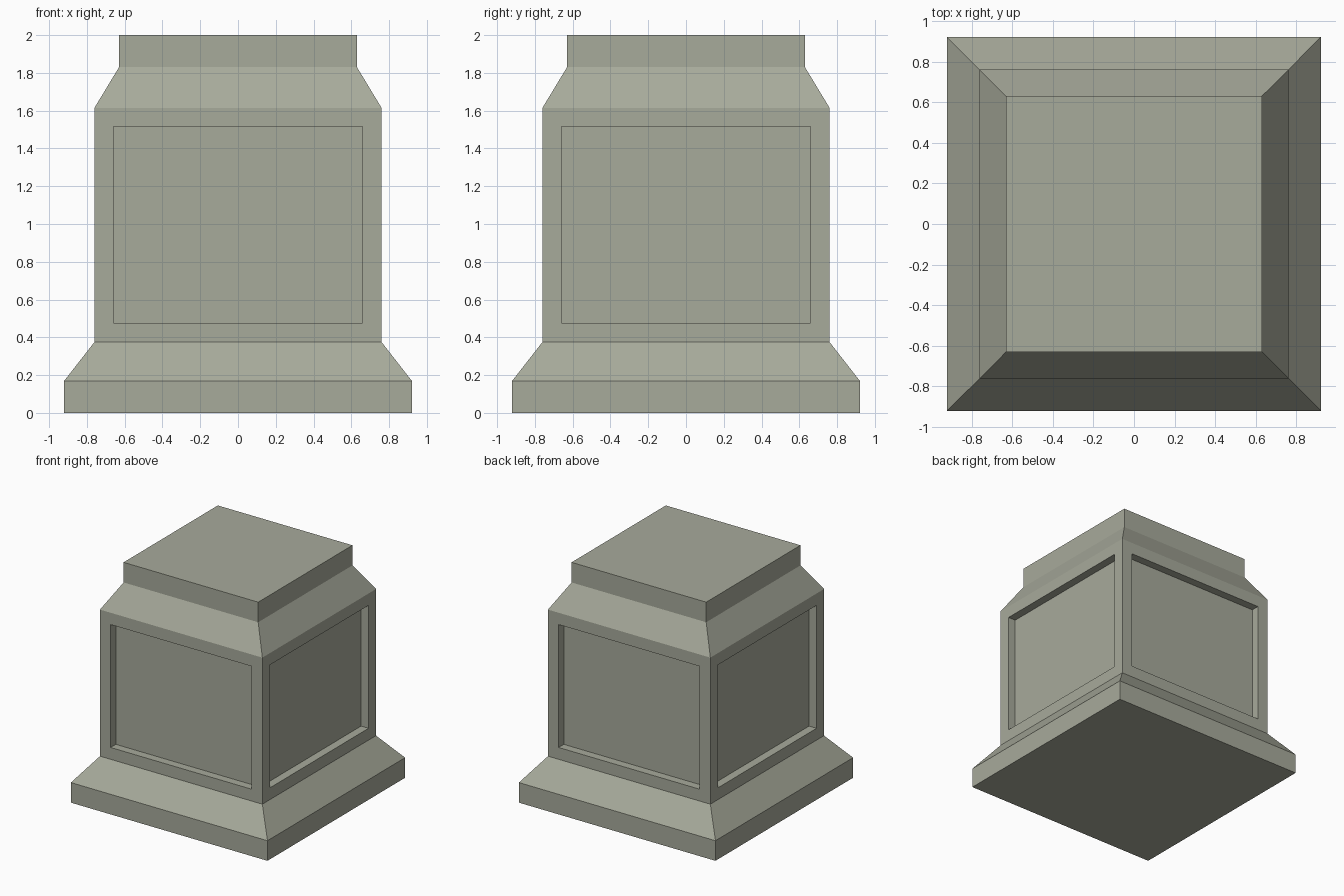
import bpy
import bmesh

cube = bpy.data.objects.get("Cube")
if cube:
    bpy.data.objects.remove(cube, do_unlink=True)

# Single stone colour
stone = bpy.data.materials.new("grey_green_stone")
stone.use_nodes = True
colour = (0.39, 0.405, 0.33, 1.0)
stone.diffuse_color = colour
stone.node_tree.nodes["Principled BSDF"].inputs["Base Color"].default_value = colour

# Half width and height of each moulding level, bottom to top
profile = [(0.92, 0), (0.92, 0.17), (0.76, 0.375),
           (0.76, 1.615), (0.63, 1.83), (0.63, 2.0)]
corners = [(-1, -1), (1, -1), (1, 1), (-1, 1)]
SHAFT = 2
MARGIN = 0.10
DEPTH = 0.07

# Loft the square rings into one closed pedestal
bm = bmesh.new()
rings = [[bm.verts.new((x * w, y * w, z)) for x, y in corners] for w, z in profile]
shaft_faces = []
for level, (low, high) in enumerate(zip(rings, rings[1:])):
    for i in range(4):
        j = (i + 1) % 4
        face = bm.faces.new((low[i], low[j], high[j], high[i]))
        if level == SHAFT:
            shaft_faces.append(face)
bm.faces.new(reversed(rings[0]))
bm.faces.new(rings[-1])
bm.normal_update()

# Sunken panel with straight walls on each side of the shaft
bmesh.ops.inset_individual(bm, faces=shaft_faces, thickness=MARGIN, use_even_offset=True)
bm.normal_update()
for panel in bmesh.ops.extrude_discrete_faces(bm, faces=shaft_faces)["faces"]:
    panel.normal_update()
    bmesh.ops.translate(bm, verts=panel.verts[:], vec=panel.normal * -DEPTH)
bmesh.ops.recalc_face_normals(bm, faces=bm.faces[:])

mesh = bpy.data.meshes.new("pedestal")
bm.to_mesh(mesh)
bm.free()
mesh.materials.append(stone)
pedestal = bpy.data.objects.new("pedestal", mesh)
bpy.context.collection.objects.link(pedestal)
